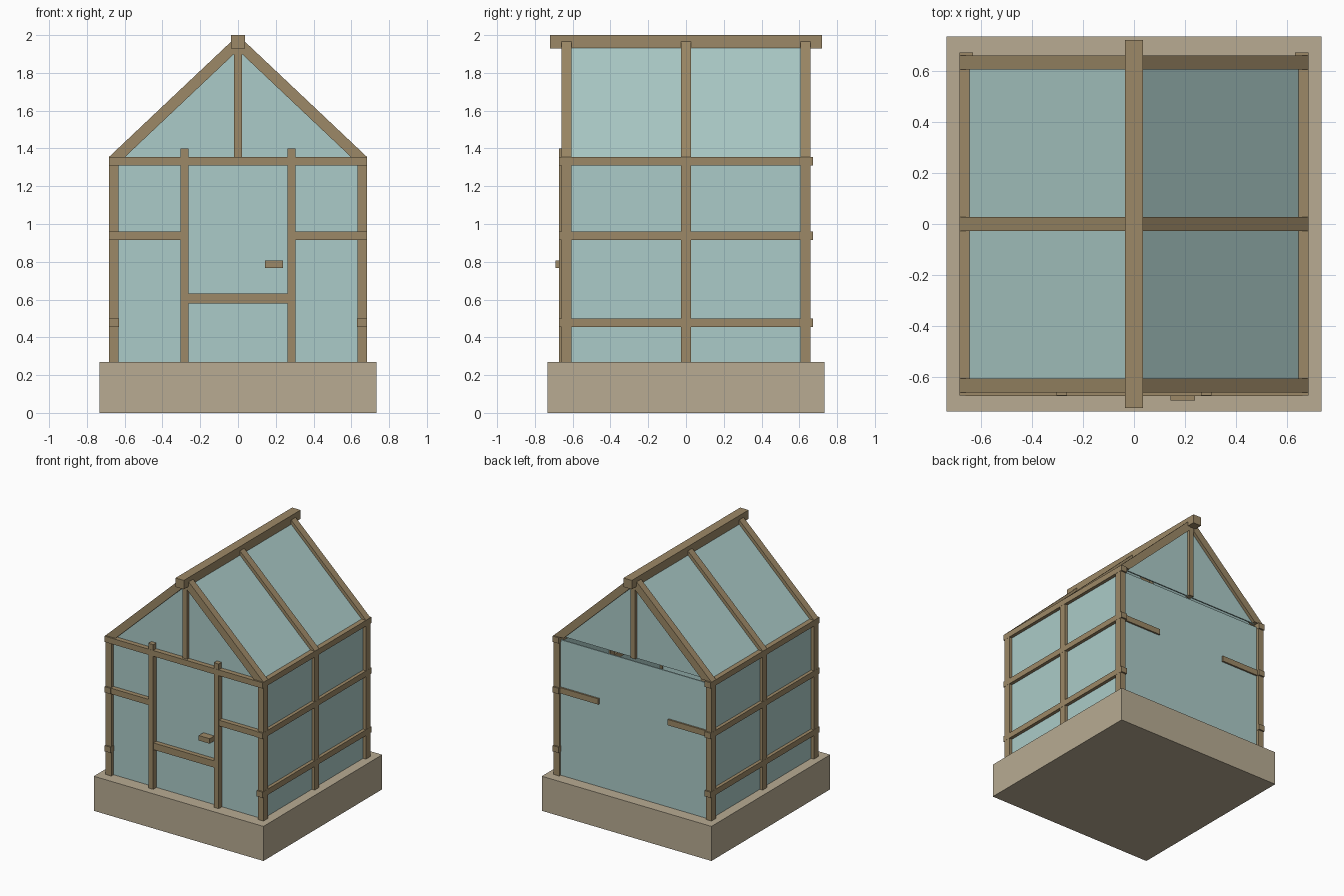
import bpy, bmesh

if "Cube" in bpy.data.objects:
    bpy.data.objects.remove(bpy.data.objects["Cube"])


def material(name, rgb):
    m = bpy.data.materials.new(name)
    m.diffuse_color = (*rgb, 1)
    m.use_nodes = True
    m.node_tree.nodes["Principled BSDF"].inputs["Base Color"].default_value = m.diffuse_color
    return m


STONE = material("pale stone", (0.48, 0.41, 0.29))
WOOD = material("brown wood", (0.335, 0.25, 0.135))
GLASS = material("teal glass", (0.41, 0.60, 0.58))


def prism(name, profile, y0, y1, mat):
    """Extrude an (x, z) profile along y."""
    bm = bmesh.new()
    face = bm.faces.new([bm.verts.new((x, y0, z)) for x, z in profile])
    ext = bmesh.ops.extrude_face_region(bm, geom=[face])
    verts = [v for v in ext["geom"] if isinstance(v, bmesh.types.BMVert)]
    bmesh.ops.translate(bm, verts=verts, vec=(0, y1 - y0, 0))
    bmesh.ops.recalc_face_normals(bm, faces=bm.faces)
    mesh = bpy.data.meshes.new(name)
    bm.to_mesh(mesh)
    bm.free()
    mesh.materials.append(mat)
    ob = bpy.data.objects.new(name, mesh)
    bpy.context.collection.objects.link(ob)
    return ob


def box(name, x, y, z, mat):
    """Box from (min, max) pairs."""
    return prism(name, [(x[0], z[0]), (x[1], z[0]), (x[1], z[1]), (x[0], z[1])],
                 y[0], y[1], mat)


def flip(pair, s):
    return tuple(sorted((pair[0] * s, pair[1] * s)))


BASE, EAVE = 0.27, 1.355
SIDE = (0.633, 0.682)      # x range of the side wall timber
END = (0.605, 0.66)        # y range of the end timber
MID = (-0.027, 0.027)

# Plinth and ridge beam
box("plinth", (-0.733, 0.733), (-0.733, 0.733), (0, BASE), STONE)
box("ridge_beam", (-0.036, 0.036), (-0.72, 0.72), (1.93, 2.0), WOOD)

for s, side in ((-1, "left"), (1, "right")):
    # Wall posts and rafters share the same three bays
    rafter = [(s * 0.683, EAVE), (s * 0.598, EAVE), (s * 0.02, 1.901), (s * 0.02, 1.981)]
    for y, bay in ((flip(END, -1), "front"), (MID, "middle"), (END, "back")):
        box(f"{side}_{bay}_post", flip(SIDE, s), y, (BASE, EAVE - 0.01), WOOD)
        prism(f"{side}_{bay}_rafter", rafter, *y, WOOD)

    # Side rails, slightly longer than the wall
    for i, z in enumerate((0.455, 0.915, 1.31)):
        box(f"{side}_rail_{i + 1}", flip((0.631, 0.683), s), (-0.672, 0.672),
            (z, z + 0.045), WOOD)

    # Short rails on the front and back walls
    box(f"{side}_front_rail", flip((0.29, 0.66), s), (-0.668, -0.615), (0.915, 0.96), WOOD)
    box(f"{side}_back_rail", flip((0.30, 0.66), s), (0.60, 0.655), (0.915, 0.96), WOOD)

    # Door post
    box(f"{side}_door_post", flip((0.262, 0.304), s), (-0.672, -0.615), (BASE, 1.40), WOOD)

    # Side wall and roof glazing
    box(f"{side}_wall_glass", flip((0.647, 0.657), s), (-0.64, 0.64), (BASE, 1.33), GLASS)
    prism(f"{side}_roof_glass",
          [(s * 0.655, EAVE - 0.01), (s * 0.64, EAVE - 0.01), (s * 0.01, 1.943), (s * 0.01, 1.957)],
          -0.63, 0.63, GLASS)

# Front wall
box("front_top_rail", (-0.66, 0.66), (-0.673, -0.61), (1.31, EAVE), WOOD)
box("door_rail", (-0.27, 0.27), (-0.668, -0.615), (0.578, 0.631), WOOD)
box("door_handle", (0.143, 0.238), (-0.69, -0.62), (0.767, 0.806), WOOD)
box("front_glass", (-0.65, 0.65), (-0.632, -0.622), (BASE, 1.33), GLASS)

# Back wall, with a narrow gap under the gable
box("back_glass", (-0.65, 0.65), (0.632, 0.642), (BASE, 1.328), GLASS)

# Gables: glazing and king post
for s, end in ((-1, "front"), (1, "back")):
    prism(f"{end}_gable_glass", [(-0.62, EAVE), (0.62, EAVE), (0, 1.94)],
          *flip((0.625, 0.635), s), GLASS)
    box(f"{end}_king_post", (-0.02, 0.02), flip((0.61, 0.655), s), (EAVE, 1.94), WOOD)
